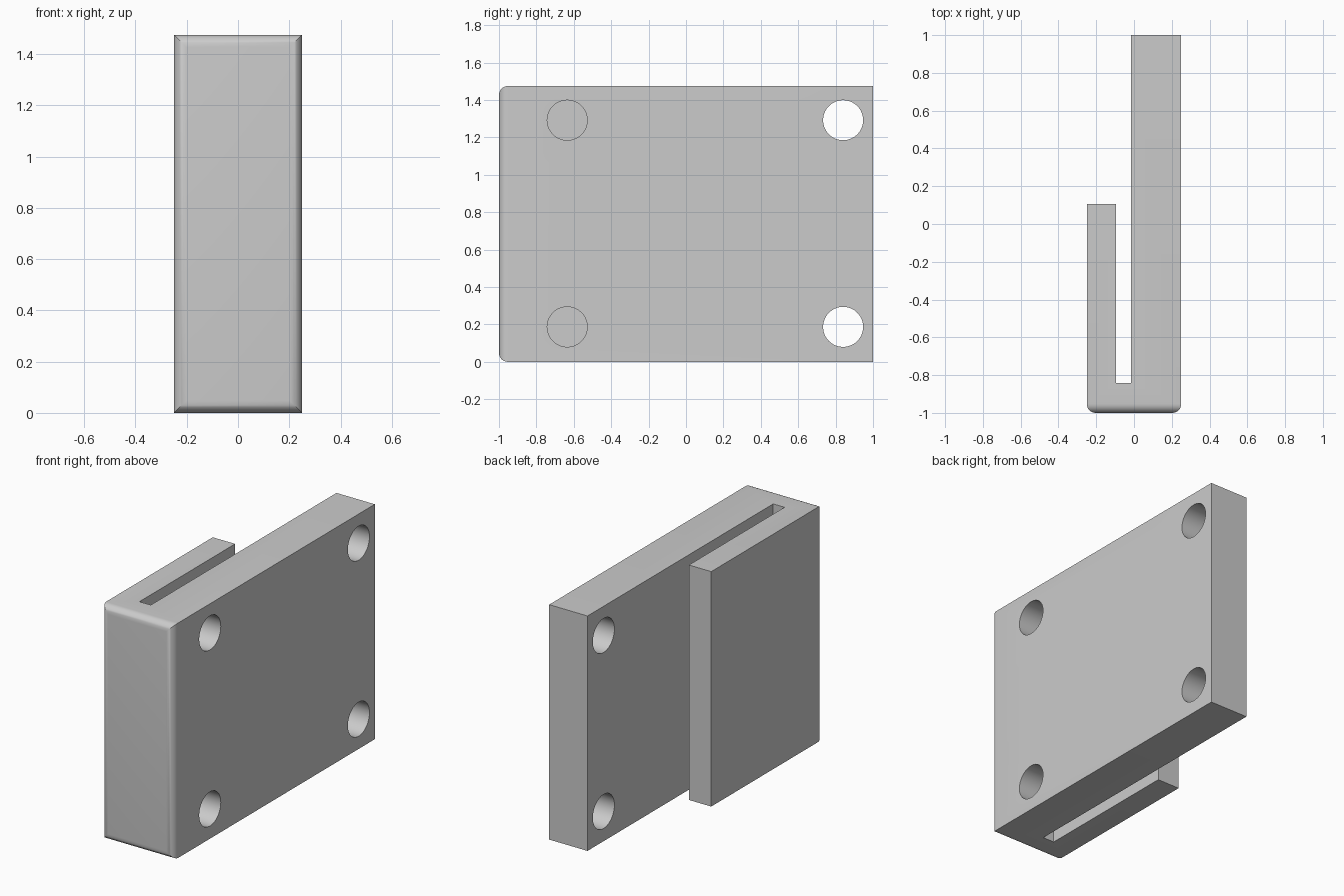
import bpy, bmesh, math
from mathutils import Matrix, Vector

cube = bpy.data.objects.get("Cube")
if cube:
    bpy.data.objects.remove(cube, do_unlink=True)

HEIGHT = 1.475
FILLET = 0.048

grey = bpy.data.materials.new("light grey")
grey.use_nodes = True
grey.diffuse_color = (0.6, 0.6, 0.6, 1)
grey.node_tree.nodes["Principled BSDF"].inputs["Base Color"].default_value = (0.6, 0.6, 0.6, 1)


def add_object(name, bm):
    bmesh.ops.recalc_face_normals(bm, faces=bm.faces)
    mesh = bpy.data.meshes.new(name)
    bm.to_mesh(mesh)
    bm.free()
    mesh.materials.append(grey)
    obj = bpy.data.objects.new(name, mesh)
    bpy.context.collection.objects.link(obj)
    return obj


# Clip body: hook-shaped plan extruded upward
plan = [(-0.25, -1), (0.25, -1), (0.25, 1), (-0.016, 1),
        (-0.016, -0.842), (-0.095, -0.842), (-0.095, 0.107), (-0.25, 0.107)]
bm = bmesh.new()
base = bm.faces.new([bm.verts.new((x, y, 0)) for x, y in plan])
top = bmesh.ops.extrude_face_region(bm, geom=[base])["geom"]
bmesh.ops.translate(bm, vec=(0, 0, HEIGHT),
                    verts=[v for v in top if isinstance(v, bmesh.types.BMVert)])

# Rounded border around the front face
front = [e for e in bm.edges if all(v.co.y < -0.99 for v in e.verts)]
bmesh.ops.bevel(bm, geom=front, offset=FILLET, segments=8, profile=0.5, affect='EDGES')
body = add_object("clip_body", bm)

# Four screw holes through the thick plate only
bm = bmesh.new()
for y in (-0.635, 0.84):
    for z in (0.187, 1.292):
        place = Matrix.Translation(Vector((0.17, y, z))) @ Matrix.Rotation(math.pi / 2, 4, 'Y')
        bmesh.ops.create_cone(bm, cap_ends=True, segments=64, radius1=0.107,
                              radius2=0.107, depth=0.45, matrix=place)
cutter = add_object("hole_cutter", bm)
cutter.hide_render = True
cutter.hide_viewport = True

cut = body.modifiers.new("screw holes", 'BOOLEAN')
cut.operation = 'DIFFERENCE'
cut.solver = 'EXACT'
cut.object = cutter

# Bake the cut, then drop the helper
graph = bpy.context.evaluated_depsgraph_get()
finished = bpy.data.meshes.new_from_object(body.evaluated_get(graph))
body.modifiers.clear()
body.data = finished
bpy.data.objects.remove(cutter, do_unlink=True)

bpy.ops.object.select_all(action='DESELECT')
body.select_set(True)
bpy.context.view_layer.objects.active = body
bpy.ops.object.shade_smooth_by_angle(angle=math.radians(30))
